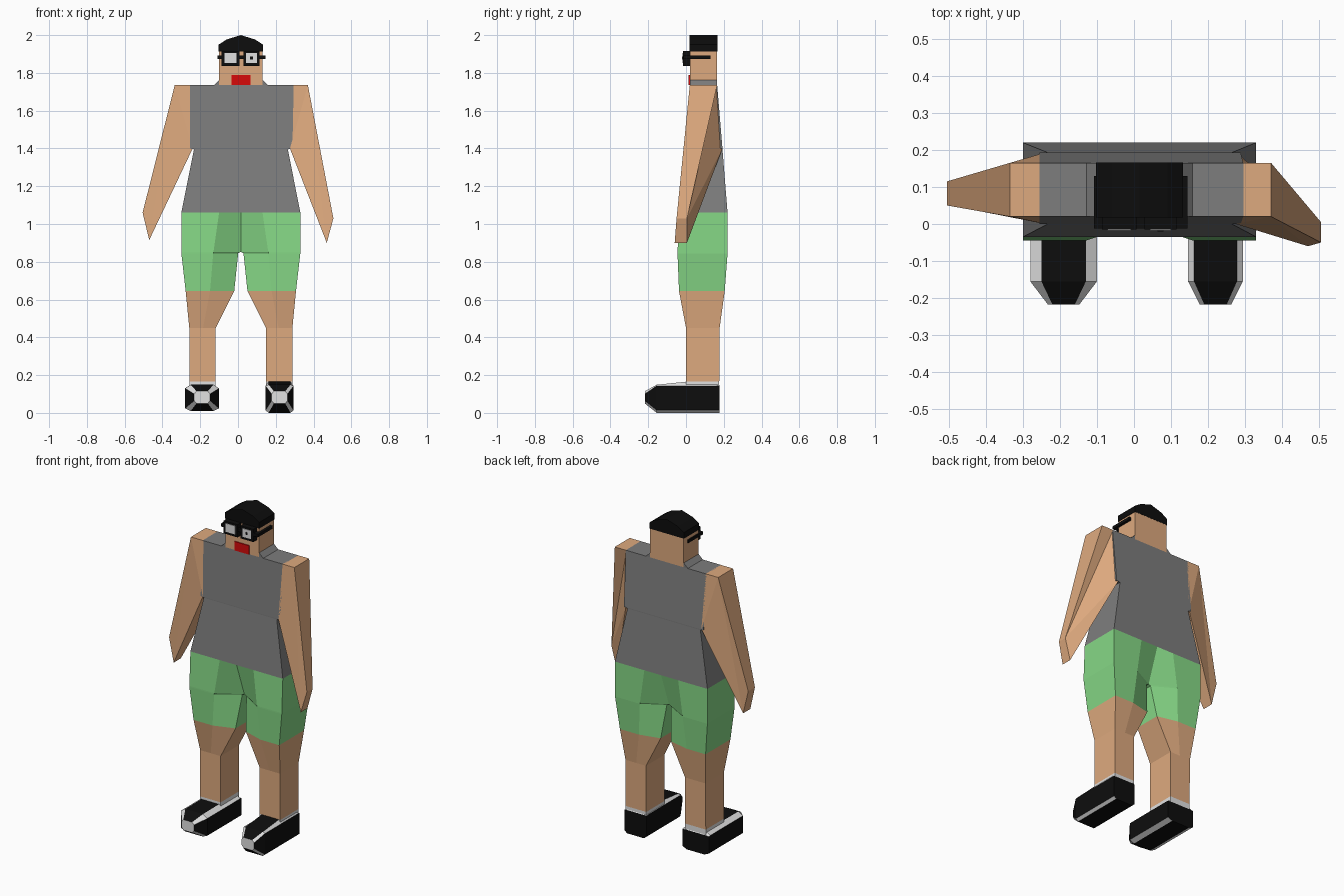
import bpy, bmesh

if "Cube" in bpy.data.objects:
    bpy.data.objects.remove(bpy.data.objects["Cube"])


def material(name, r, g, b):
    m = bpy.data.materials.new(name)
    m.diffuse_color = (r, g, b, 1)
    m.use_nodes = True
    m.node_tree.nodes["Principled BSDF"].inputs["Base Color"].default_value = m.diffuse_color
    return m


SKIN = material("skin", 0.73, 0.40, 0.21)
GREY = material("shirt grey", 0.205, 0.205, 0.205)
GREEN = material("shorts green", 0.24, 0.69, 0.24)
BLACK = material("black", 0.004, 0.004, 0.004)
WHITE = material("white", 0.75, 0.75, 0.75)
RED = material("mouth red", 0.68, 0.003, 0.003)


def loft(name, rings, mats, rule=None, triangulate=False):
    """Closed skin over equal-sized rings of points; rule(face) picks a material."""
    bm = bmesh.new()
    loops = [[bm.verts.new(p) for p in ring] for ring in rings]
    n = len(loops[0])
    caps = [bm.faces.new(loops[0]), bm.faces.new(loops[-1])]
    for s, (a, b) in enumerate(zip(loops, loops[1:])):
        for i in range(n):
            j = (i + 1) % n
            f = bm.faces.new((a[i], a[j], b[j], b[i]))
            if rule:
                f.material_index = rule(f, s, i)
    if rule:
        caps[0].material_index = rule(caps[0], -1, 0)
        caps[1].material_index = rule(caps[1], len(loops) - 1, 0)
    if triangulate:
        bmesh.ops.triangulate(bm, faces=bm.faces[:])
    bmesh.ops.recalc_face_normals(bm, faces=bm.faces[:])
    me = bpy.data.meshes.new(name)
    bm.to_mesh(me)
    bm.free()
    for m in mats:
        me.materials.append(m)
    ob = bpy.data.objects.new(name, me)
    bpy.context.collection.objects.link(ob)
    return ob


def rect(x0, x1, y0, y1, z):
    return [(x0, y0, z), (x1, y0, z), (x1, y1, z), (x0, y1, z)]


def box(name, x0, x1, y0, y1, z0, z1, mat):
    return loft(name, [rect(x0, x1, y0, y1, z0), rect(x0, x1, y0, y1, z1)], [mat])


def prism(name, outline, mat):
    """Front outline of (x, z, front y, back y) points."""
    return loft(name, [[(x, y0, z) for x, z, y0, y1 in outline],
                       [(x, y1, z) for x, z, y0, y1 in outline]], [mat], triangulate=True)


# Shirt
loft("shirt", [rect(-0.30, 0.33, -0.035, 0.22, 1.06),
               rect(-0.233, 0.264, 0.0, 0.193, 1.395),
               rect(-0.255, 0.288, 0.0, 0.193, 1.40),
               rect(-0.255, 0.295, 0.02, 0.165, 1.735)], [GREY])
for name, xo, xi in (("left_collar", -0.13, -0.10), ("right_collar", 0.16, 0.13)):
    prism(name, [(xo, 1.733, 0.02, 0.165), (xi, 1.733, 0.02, 0.165),
                 (xi, 1.762, 0.02, 0.165)], GREY)

# Arms: one swings back, one forward
prism("left_arm", [(-0.25, 1.735, 0.02, 0.165), (-0.335, 1.735, 0.02, 0.165),
                   (-0.505, 1.06, 0.05, 0.115), (-0.47, 0.915, 0.045, 0.115),
                   (-0.24, 1.40, 0.0, 0.193)], SKIN)
prism("right_arm", [(0.29, 1.735, 0.02, 0.165), (0.37, 1.735, 0.02, 0.165),
                    (0.505, 1.03, -0.05, 0.005), (0.47, 0.90, -0.06, 0.005),
                    (0.275, 1.40, 0.0, 0.193)], SKIN)

# Legs with shorts: z, outer, mid, inner, front y, back y, inner front y, inner back y
LEG = [(1.06, 0.315, 0.115, 0.0, -0.035, 0.22, -0.035, 0.22),
       (0.852, 0.315, 0.145, 0.0, -0.045, 0.22, 0.04, 0.145),
       (0.845, 0.315, 0.146, 0.014, -0.045, 0.22, 0.04, 0.145),
       (0.645, 0.292, 0.163, 0.035, -0.037, 0.205, 0.005, 0.175),
       (0.45, 0.273, 0.20, 0.133, 0.0, 0.178, 0.0, 0.178),
       (0.165, 0.273, 0.20, 0.133, 0.0, 0.176, 0.0, 0.176),
       (0.13, 0.273, 0.20, 0.133, 0.0, 0.176, 0.0, 0.176)]


def leg_rule(f, s, i):
    z = f.calc_center_median().z
    return 0 if z > 0.645 else 1 if z > 0.165 else 2


for name, sx in (("left_leg", -1), ("right_leg", 1)):
    rings = []
    for z, o, m, n, y0, y1, n0, n1 in LEG:
        rings.append([(0.015 + sx * x, y, z) for x, y in
                      ((o, y0), (m, y0), (n, n0), (n, n1), (m, y1), (o, y1))])
    loft(name, rings, [GREEN, SKIN, WHITE], leg_rule)


# Shoes: chamfered section, white on chamfers, toe tip and heel trim
def section(cx, w, top_w, y, z0, z1, z2, z3):
    return [(cx - top_w, y, z0), (cx + top_w, y, z0), (cx + w, y, z1), (cx + w, y, z2),
            (cx + top_w, y, z3), (cx - top_w, y, z3), (cx - w, y, z2), (cx - w, y, z1)]


def shoe_rule(f, s, i):
    if s == -1:
        return 1
    if s == 4:
        return 0
    return 1 if i % 2 or (s == 3 and i == 4) else 0


for name, cx, w, tw, b, t, top in (("left_shoe", -0.19, 0.09, 0.06, 0.01, 0.13, 0.15),
                                   ("right_shoe", 0.22, 0.074, 0.058, 0.0, 0.143, 0.165)):
    loft(name, [section(cx, 0.042, 0.03, -0.218, 0.05, 0.065, 0.10, 0.115),
                section(cx, w, tw, -0.155, b, b + 0.014, t, 0.149),
                section(cx, w, tw, 0.0, b, b + 0.014, t, top),
                section(cx, w, tw, 0.165, b, b + 0.014, t, top),
                section(cx, w, tw, 0.178, b, b + 0.014, t - 0.002, t)],
         [BLACK, WHITE], shoe_rule)

# Head, mouth and cap
box("head", -0.10, 0.13, 0.02, 0.165, 1.72, 1.915, SKIN)
box("mouth", -0.035, 0.066, 0.014, 0.022, 1.735, 1.79, RED)
prism("cap", [(x, z, 0.018, 0.166) for x, z in
              ((-0.102, 1.912), (0.132, 1.912), (0.132, 1.95), (0.09, 1.977),
               (0.015, 2.0), (-0.06, 1.977), (-0.102, 1.95))], BLACK)

# Glasses
for side, x0, x1 in (("left", -0.087, 0.007), ("right", 0.028, 0.115)):
    box(side + "_frame", x0, x1, -0.015, 0.022, 1.837, 1.915, BLACK)
    box(side + "_lens", x0 + 0.015, x1 - 0.015, -0.018, -0.012, 1.852, 1.904, WHITE)
box("pupil", 0.064, 0.079, -0.02, -0.015, 1.872, 1.887, BLACK)
box("glasses_bar", -0.108, 0.145, -0.012, 0.022, 1.873, 1.891, BLACK)
for name, x0, x1 in (("left_temple", -0.108, -0.098), ("right_temple", 0.128, 0.145)):
    box(name, x0, x1, -0.012, 0.13, 1.873, 1.891, BLACK)
